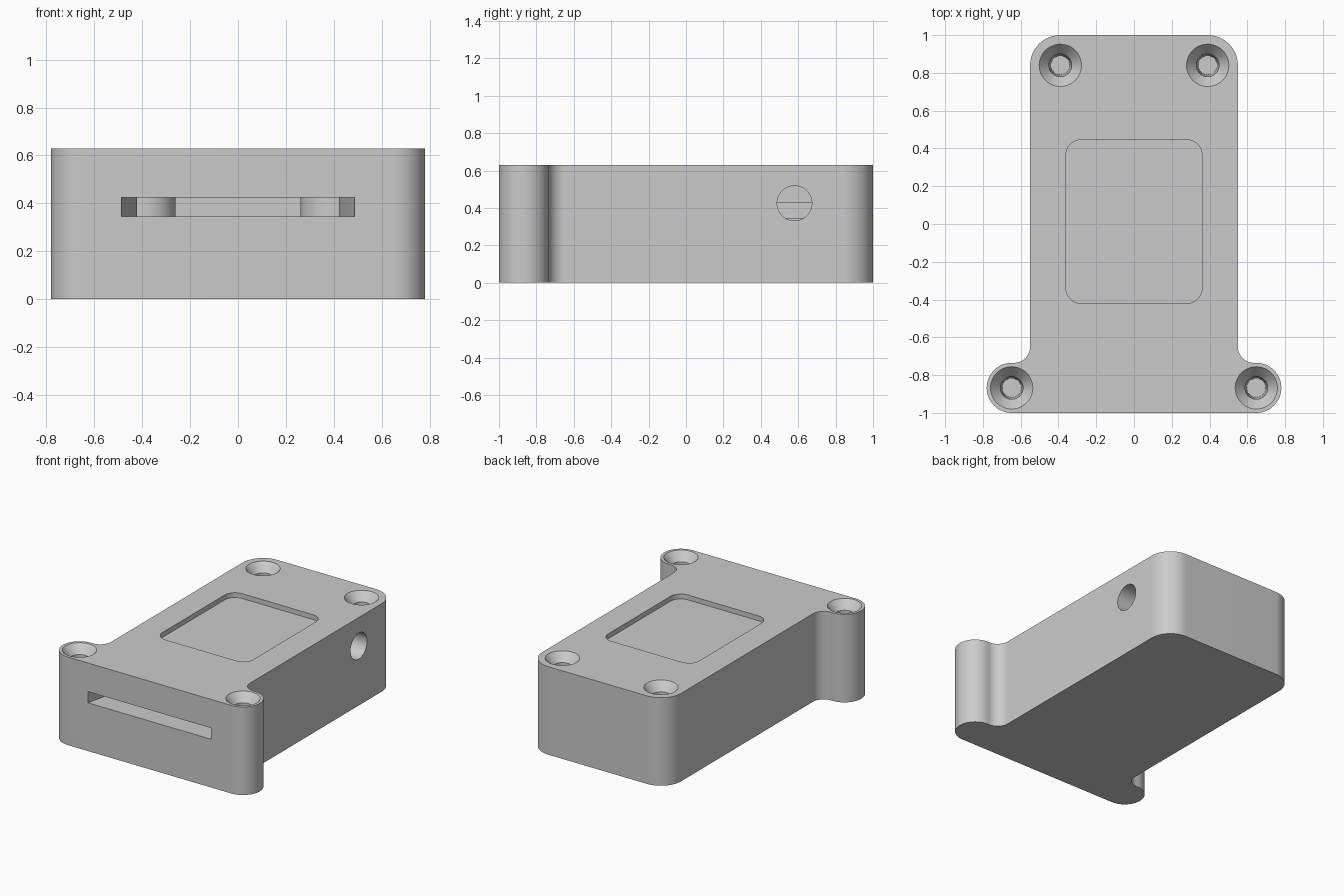
import bpy, bmesh, math
from mathutils import Matrix

if "Cube" in bpy.data.objects:
    bpy.data.objects.remove(bpy.data.objects["Cube"])

H = 0.63                      # body height
REAR = (0.39, 0.84)           # rear screw position
EAR = (0.6475, -0.8675)       # front ear screw position
EAR_R = 0.1325

grey = bpy.data.materials.new("plain_grey")
grey.diffuse_color = (0.6, 0.6, 0.6, 1)
grey.use_nodes = True
grey.node_tree.nodes["Principled BSDF"].inputs["Base Color"].default_value = grey.diffuse_color


def arc(cx, cy, r, a0, a1, n=16):
    """Points on an arc, angles in degrees."""
    return [(cx + r * math.cos(math.radians(a0 + (a1 - a0) * i / n)),
             cy + r * math.sin(math.radians(a0 + (a1 - a0) * i / n)))
            for i in range(n + 1)]


def mirrored(half):
    """Close a right-hand half outline with its mirror image."""
    return half + [(-x, y) for x, y in reversed(half)]


def finish(name, bm):
    bmesh.ops.remove_doubles(bm, verts=bm.verts, dist=1e-5)
    bmesh.ops.recalc_face_normals(bm, faces=bm.faces)
    mesh = bpy.data.meshes.new(name)
    bm.to_mesh(mesh)
    bm.free()
    mesh.materials.append(grey)
    ob = bpy.data.objects.new(name, mesh)
    bpy.context.collection.objects.link(ob)
    return ob


def prism(name, outline, z0, z1):
    bm = bmesh.new()
    face = bm.faces.new([bm.verts.new((x, y, z0)) for x, y in outline])
    res = bmesh.ops.extrude_face_region(bm, geom=[face])
    top = [v for v in res["geom"] if isinstance(v, bmesh.types.BMVert)]
    bmesh.ops.translate(bm, verts=top, vec=(0, 0, z1 - z0))
    return finish(name, bm)


def lathe(name, profile, x, y, n=48):
    """Solid of revolution about a vertical axis; profile is (radius, z)."""
    bm = bmesh.new()
    rings = [[bm.verts.new((x + r * math.cos(2 * math.pi * i / n),
                            y + r * math.sin(2 * math.pi * i / n), z))
              for i in range(n)] for r, z in profile]
    for a, b in zip(rings, rings[1:]):
        for i in range(n):
            j = (i + 1) % n
            bm.faces.new((a[i], a[j], b[j], b[i]))
    bm.faces.new(rings[0])
    bm.faces.new(rings[-1])
    return finish(name, bm)


# Body: rounded block with two filleted ears at the front
ex, ey = EAR
f = 0.085
half = (arc(ex, ey, EAR_R, -90, 90, 28)
        + arc(0.55 + f, ey + EAR_R + f, f, 270, 180)
        + arc(*REAR, 0.16, 0, 90, 20))
body = prism("case_body", mirrored(half), 0, H)

cutters = []

# Shallow rounded recess in the top face
r = 0.08
cutters.append(prism("label_recess_cutter", mirrored(
    arc(0.36 - r, -0.42 + r, r, -90, 0) + arc(0.36 - r, 0.445 - r, r, 0, 90)),
    H - 0.035, H + 0.1))

# Card slot: tapered mouth, straight sides, curving round the rear screw posts
post_r = 0.13
a = 180 + math.degrees(math.acos(-(0.422 - REAR[0]) / post_r))
a = 360 - math.degrees(math.acos((0.422 - REAR[0]) / post_r))
cutters.append(prism("card_slot_cutter", mirrored(
    [(0.498, -1.05), (0.422, -0.7)]
    + arc(*REAR, post_r, a, 180, 20) + [(0.26, 0.89)]), 0.345, 0.425))

# Cable hole in the right wall, meeting the slot
bm = bmesh.new()
bmesh.ops.create_cone(bm, cap_ends=True, segments=48, radius1=0.093, radius2=0.093,
                      depth=0.24, matrix=Matrix.Translation((0.5, 0.58, 0.425))
                      @ Matrix.Rotation(math.pi / 2, 4, "Y"))
cutters.append(finish("cable_hole_cutter", bm))

# Four countersunk blind screw holes
slope = (0.112 - 0.06) / 0.06
for x, y in (REAR, EAR):
    for s in (1, -1):
        cutters.append(lathe("screw_hole_cutter", [
            (0.05, 0.15), (0.06, H - 0.06), (0.112, H), (0.112, H + 0.1)], s * x, y))

# Cut everything out of the body
bpy.context.view_layer.objects.active = body
for c in cutters:
    c.hide_render = True
    m = body.modifiers.new("cut", "BOOLEAN")
    m.operation, m.solver, m.object = "DIFFERENCE", "EXACT", c
    bpy.ops.object.modifier_apply(modifier=m.name)
    bpy.data.objects.remove(c)

bpy.ops.object.select_all(action="DESELECT")
body.select_set(True)
bpy.ops.object.shade_smooth_by_angle(angle=math.radians(30))
